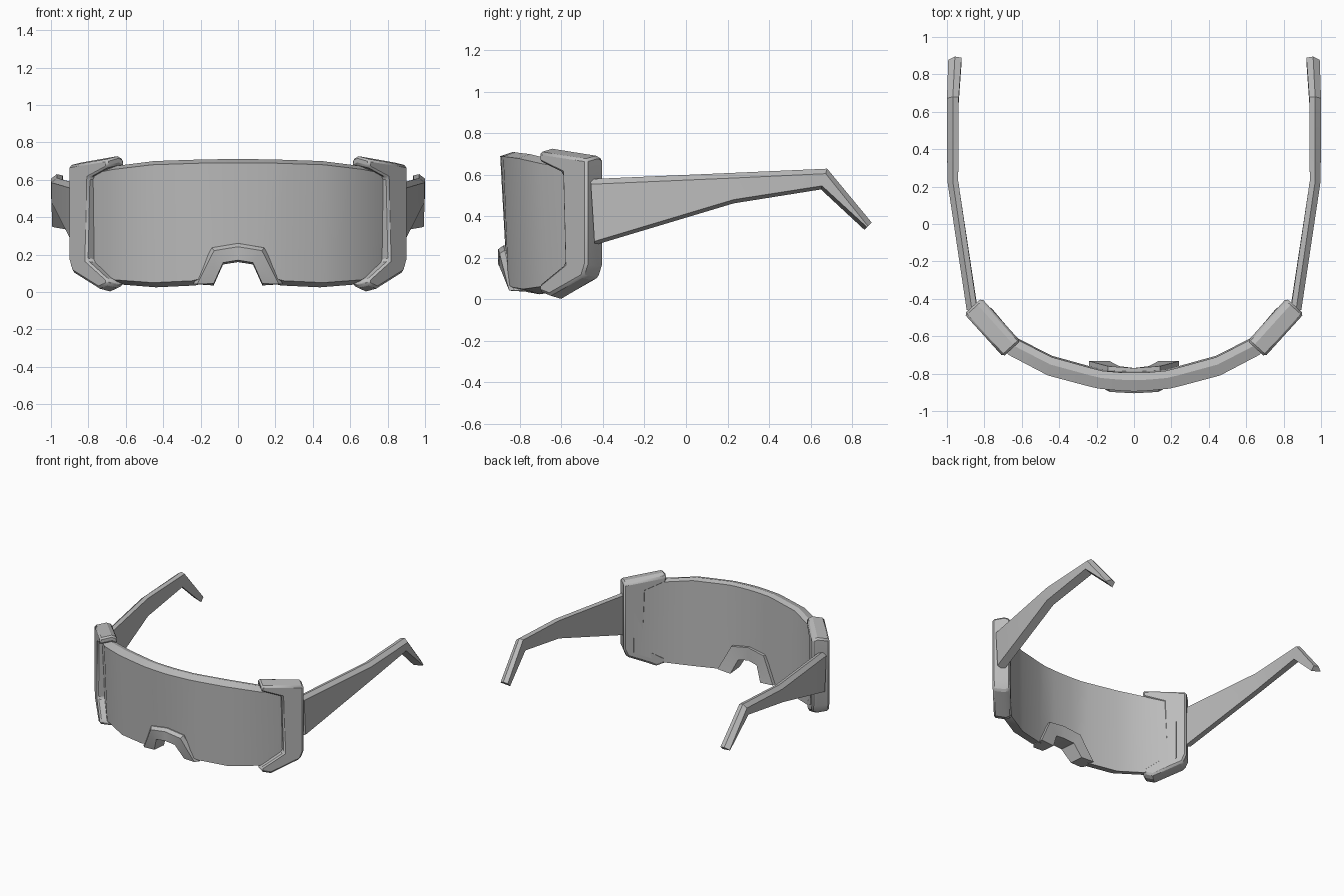
import bpy, bmesh, math
from mathutils import Vector

if "Cube" in bpy.data.objects:
    bpy.data.objects.remove(bpy.data.objects["Cube"], do_unlink=True)

GREY = (0.5, 0.5, 0.5, 1.0)
grey = bpy.data.materials.new("plain grey")
grey.use_nodes = True
grey.diffuse_color = GREY
grey.node_tree.nodes["Principled BSDF"].inputs["Base Color"].default_value = GREY


def loft(name, rings, mirror=False, bevel=0.0):
    """Skin a row of equal closed rings, cap both ends."""
    bm = bmesh.new()
    rows = [[bm.verts.new(p) for p in ring] for ring in rings]
    n = len(rows[0])
    for a, b in zip(rows, rows[1:]):
        for i in range(n):
            j = (i + 1) % n
            bm.faces.new((a[i], a[j], b[j], b[i]))
    bm.faces.new(rows[0])
    bm.faces.new(rows[-1])
    bmesh.ops.recalc_face_normals(bm, faces=bm.faces)
    mesh = bpy.data.meshes.new(name)
    bm.to_mesh(mesh)
    bm.free()
    mesh.materials.append(grey)
    obj = bpy.data.objects.new(name, mesh)
    bpy.context.collection.objects.link(obj)
    bpy.ops.object.select_all(action='DESELECT')
    obj.select_set(True)
    bpy.context.view_layer.objects.active = obj
    bpy.ops.object.shade_smooth_by_angle(angle=math.radians(30))
    if bevel:
        mod = obj.modifiers.new("edge chamfer", 'BEVEL')
        mod.width = bevel
        mod.segments = 1
        mod.limit_method = 'ANGLE'
        mod.angle_limit = math.radians(40)
    if mirror:
        obj.modifiers.new("other side", 'MIRROR')
    return obj


def both_sides(half):
    """Rings from the middle outwards, continued to the other side."""
    left = [[Vector((-p[0], p[1], p[2])) for p in r] for r in half[:0:-1]]
    return left + half


# Visor: x, front y, back x, back y, top z, bottom z
visor = [(0, -.895, 0, -.795, .71, .22), (.08, -.891, .08, -.793, .71, .2),
         (.19, -.88, .17, -.785, .709, .06), (.25, -.866, .23, -.77, .707, .045),
         (.46, -.81, .44, -.712, .70, .035), (.67, -.70, .63, -.615, .675, .05),
         (.84, -.50, .77, -.45, .64, .15)]
rings = []
for x, y, bx, by, top, bottom in visor:
    front, back = Vector((x, y, 0)), Vector((bx, by, 0))
    ridge = front.lerp(back, .6)
    lean = (back - front) * .25
    up = Vector((0, 0, 1))
    rings.append([front + lean + up * (bottom + .015), front + up * (top - .02),
                  ridge + up * top, back + up * (top - .01),
                  back + lean * .3 + up * (bottom - .01)])
loft("visor", both_sides(rings))

# Nose bridge: outer x, z, inner x, z, front y, back y
nose = [(0, .26, 0, .17, -.905, -.77), (.14, .237, .08, .157, -.898, -.76),
        (.24, .042, .13, .045, -.852, -.733)]
rings = []
for ox, oz, ix, iz, front, back in nose:
    outer, inner = Vector((ox, 0, oz)), Vector((ix, 0, iz))
    chamfer = outer.lerp(inner, .2)
    rings.append([inner + Vector((0, front, 0)), chamfer + Vector((0, front, 0)),
                  outer + Vector((0, front + .025, 0)),
                  outer + Vector((0, back, 0)), inner + Vector((0, back, -.01))])
loft("nose_bridge", both_sides(rings))

# Side brackets: a C outline (along, z) swept inwards from a slanted plane
outline = [(0, .71), (.31, .675), (.31, .17), (.285, .11), (.07, .02), (0, .04),
           (0, .07), (.165, .17), (.15, .61), (0, .665)]
corner = Vector((.70, -.71, 0))
along = Vector((.67, .74, 0))
inward = Vector((-.74, .67, 0))
rings = []
for depth, grow in ((0, 1), (.085, 1.05), (.125, 1.0)):
    rings.append([corner + along * u + inward * depth
                  + Vector((0, 0, .36 + (z - .36) * grow)) for u, z in outline])
loft("side_bracket", rings, mirror=True, bevel=.012)

# Temple arms: top y, z, bottom y, z, outer x, inner x
arm = [(-.46, .58, -.44, .262, .895, .838), (.23, .61, .23, .463, .998, .94),
       (.68, .63, .65, .53, 1.0, .937), (.895, .37, .86, .335, .993, .922)]
rings = []
for ty, tz, by, bz, out, inn in arm:
    top, bottom = Vector((0, ty, tz)), Vector((0, by, bz))
    down = (bottom - top).normalized()

    def at(x, p):
        return Vector((x, p.y, p.z))
    rings.append([at(out, top + down * .025), at((out + inn) / 2, top),
                  at(inn, top + down * .008), at(inn, bottom),
                  at(out, bottom - down * .018)])
loft("temple_arm", rings, mirror=True)
